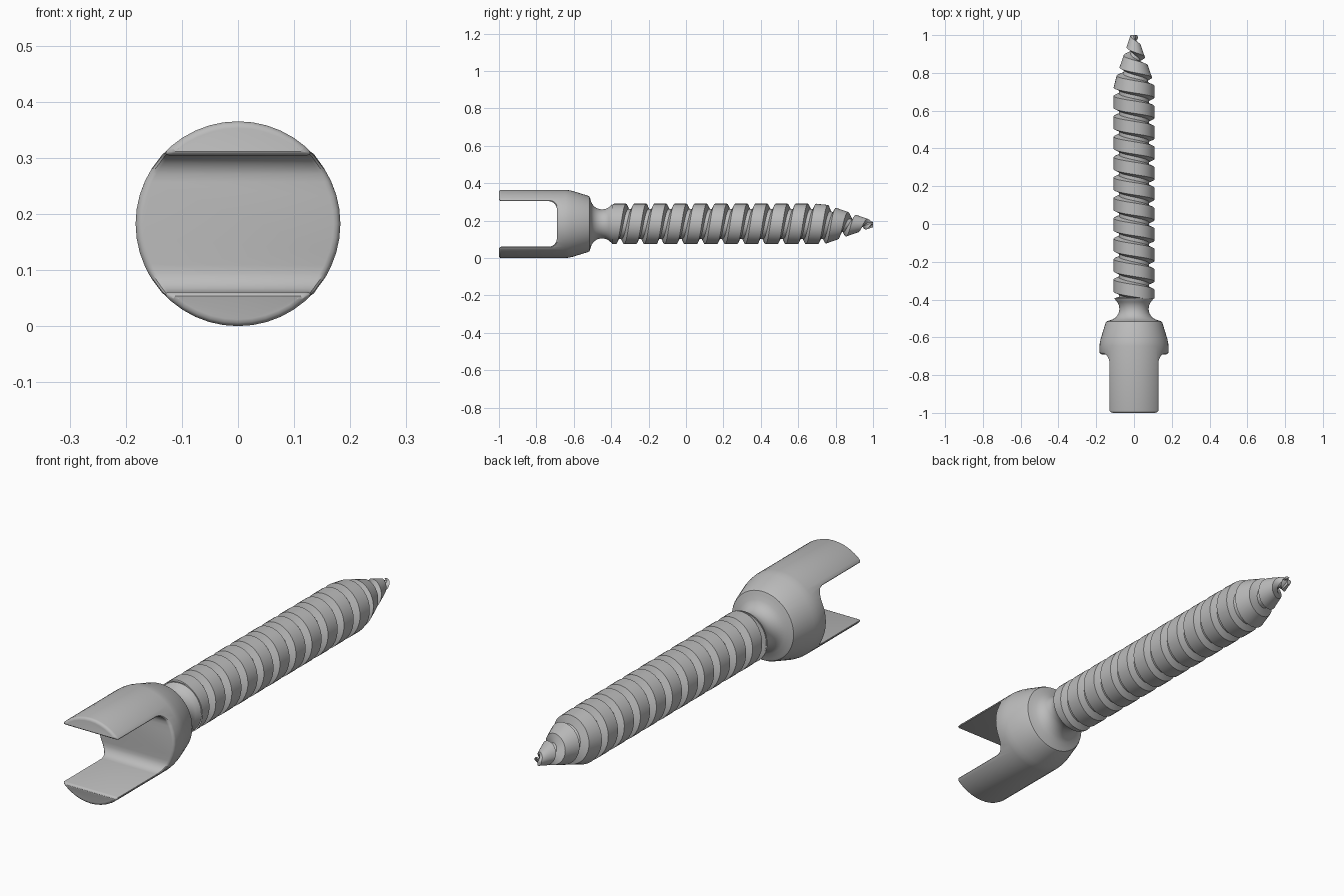
import bpy, bmesh, math

AXIS_Z = 0.1825
START_Y, TIP_Y = -0.395, 1.0
PITCH, STEPS, TURNS = 0.108, 36, 15

cube = bpy.data.objects.get("Cube")
if cube:
    bpy.data.objects.remove(cube, do_unlink=True)

metal = bpy.data.materials.new("grey metal")
metal.use_nodes = True
metal.diffuse_color = (0.5, 0.5, 0.5, 1)
metal.node_tree.nodes["Principled BSDF"].inputs["Base Color"].default_value = (0.5, 0.5, 0.5, 1)


def make_object(name, bm):
    mesh = bpy.data.meshes.new(name)
    bm.to_mesh(mesh)
    bm.free()
    mesh.materials.append(metal)
    obj = bpy.data.objects.new(name, mesh)
    bpy.context.collection.objects.link(obj)
    return obj


def activate(obj):
    bpy.ops.object.select_all(action='DESELECT')
    obj.select_set(True)
    bpy.context.view_layer.objects.active = obj


def shade(obj):
    activate(obj)
    bpy.ops.object.shade_smooth_by_angle(angle=math.radians(32))


def revolve(profile, sides):
    """Closed solid turned around the long axis from (radius, y) points."""
    bm = bmesh.new()
    rings = []
    for r, y in profile:
        angles = [math.tau * k / sides for k in range(sides)]
        rings.append([bm.verts.new((r * math.cos(a), y, AXIS_Z + r * math.sin(a))) for a in angles])
    for a, b in zip(rings, rings[1:]):
        for k in range(sides):
            n = (k + 1) % sides
            bm.faces.new((a[k], b[k], b[n], a[n]))
    bm.faces.new(rings[0])
    bm.faces.new(rings[-1][::-1])
    bmesh.ops.recalc_face_normals(bm, faces=bm.faces[:])
    return bm


# Forked head with its waisted neck
head = make_object("forked_head", revolve([
    (0.1825, -1.0), (0.1825, -0.645), (0.181, -0.63), (0.177, -0.61),
    (0.151, -0.525), (0.146, -0.516), (0.135, -0.512), (0.112, -0.505),
    (0.094, -0.492), (0.082, -0.473), (0.077, -0.452), (0.08, -0.43),
    (0.089, -0.412), (0.103, -0.397), (0.104, -0.392), (0.07, -0.388)], 44))

# Slot cutter with rounded inner corners
HALF, FLOOR, FILLET = 0.122, -0.69, 0.045
outline = [(-1.2, HALF), (-1.2, -HALF)]
for side in (-1, 1):
    for k in range(7):
        a = math.pi / 2 * (k / 6 if side > 0 else 1 - k / 6)
        outline.append((FLOOR - FILLET + FILLET * math.cos(a),
                        side * (HALF - FILLET + FILLET * math.sin(a))))
bm = bmesh.new()
face = bm.faces.new([bm.verts.new((-0.3, y, AXIS_Z + z)) for y, z in outline])
ext = bmesh.ops.extrude_face_region(bm, geom=[face])
moved = [v for v in ext["geom"] if isinstance(v, bmesh.types.BMVert)]
bmesh.ops.translate(bm, verts=moved, vec=(0.6, 0, 0))
bmesh.ops.recalc_face_normals(bm, faces=bm.faces[:])
cutter = make_object("slot_cutter", bm)
cutter.hide_render = True

activate(head)
cut = head.modifiers.new("slot", 'BOOLEAN')
cut.operation, cut.solver, cut.object = 'DIFFERENCE', 'EXACT', cutter
bpy.ops.object.modifier_apply(modifier=cut.name)
bpy.data.objects.remove(cutter, do_unlink=True)

# Round the prong edges and slot rim
bm = bmesh.new()
bm.from_mesh(head.data)
bmesh.ops.remove_doubles(bm, verts=bm.verts[:], dist=0.003)
edges = [e for e in bm.edges if len(e.link_faces) == 2
         and e.calc_face_angle() > math.radians(38)
         and max(v.co.y for v in e.verts) < -0.66]
bmesh.ops.bevel(bm, geom=edges, offset=0.012, offset_type='OFFSET', segments=3,
                profile=0.5, affect='EDGES', clamp_overlap=False)
bm.to_mesh(head.data)
bm.free()
shade(head)


# Threaded shaft: one helical strip with crest, flanks and root
def crest_radius(y):
    return 0.108 if y < 0.74 else max(0.018, 0.108 - 0.35 * (y - 0.74))


def root_radius(y):
    return 0.08 if y < 0.74 else max(0.008, 0.08 - 0.38 * (y - 0.74))


section = [(0.0, crest_radius), (0.065, crest_radius), (0.077, root_radius), (0.096, root_radius)]
bm = bmesh.new()
rows = []
for i in range(STEPS * TURNS + 1):
    a = math.tau * i / STEPS
    row = []
    for offset, radius in section:
        y = -0.5205 + PITCH * i / STEPS + offset
        r = radius(y) if y < TIP_Y + 0.03 else 0
        y = min(max(y, START_Y), TIP_Y)
        row.append(bm.verts.new((r * math.cos(a), y, AXIS_Z + r * math.sin(a))))
    rows.append(row)
for i in range(STEPS * (TURNS - 1)):
    here = rows[i] + [rows[i + STEPS][0]]
    ahead = rows[i + 1] + [rows[i + 1 + STEPS][0]]
    for j in range(4):
        bm.faces.new((here[j], here[j + 1], ahead[j + 1], ahead[j]))
bmesh.ops.remove_doubles(bm, verts=bm.verts[:], dist=0.0001)
bmesh.ops.dissolve_degenerate(bm, edges=bm.edges[:], dist=0.0001)
shade(make_object("threaded_shaft", bm))
